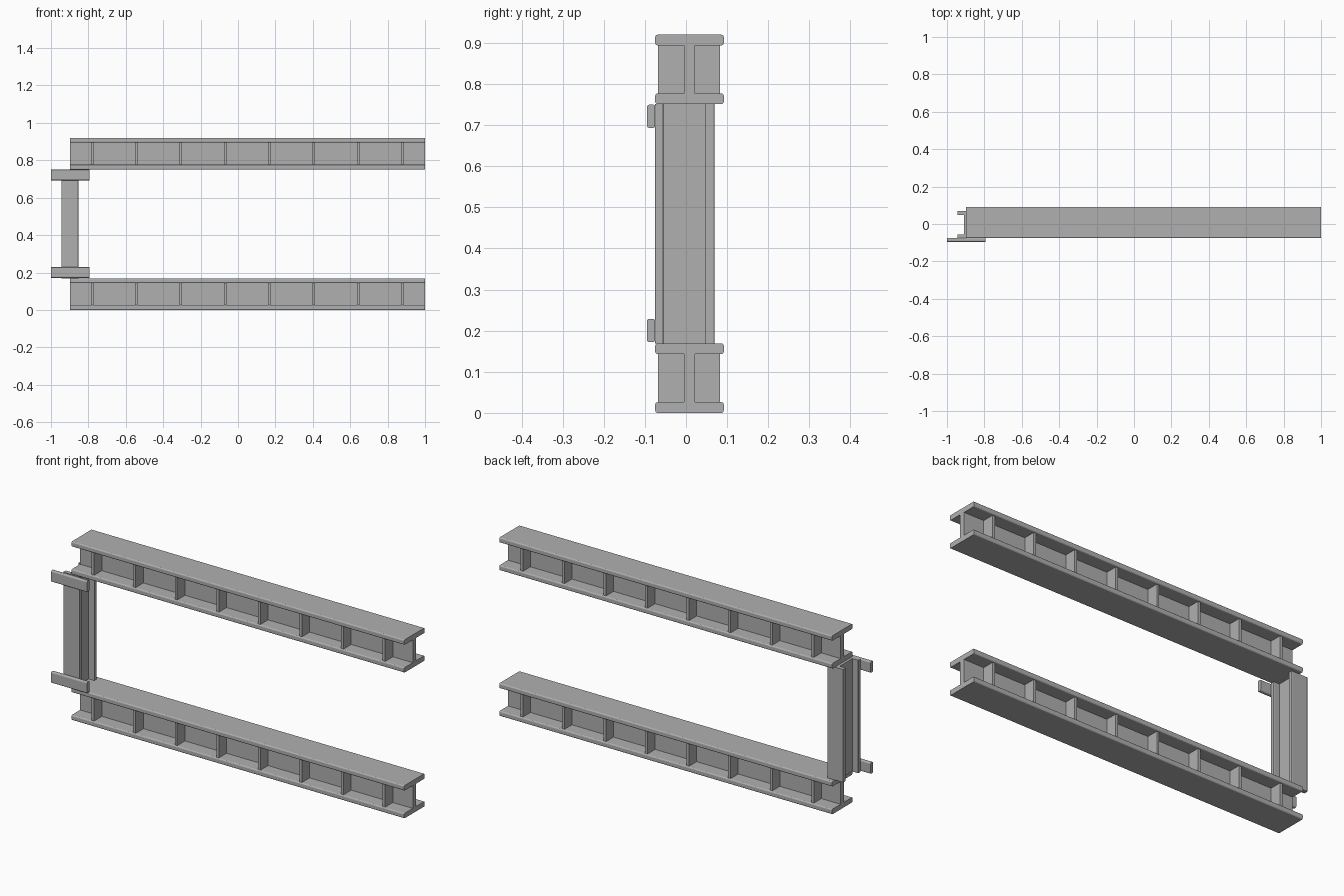
import bpy
import bmesh
from mathutils import Vector

cube = bpy.data.objects.get("Cube")
if cube:
    bpy.data.objects.remove(cube, do_unlink=True)

steel = bpy.data.materials.new("grey steel")
steel.use_nodes = True
GREY = (0.434, 0.434, 0.434, 1)
steel.diffuse_color = GREY
steel.node_tree.nodes["Principled BSDF"].inputs["Base Color"].default_value = GREY


def box(name, x, y, z, round_axis=None, radius=0.006):
    """Box from (min, max) ranges; edges along round_axis are rounded."""
    bm = bmesh.new()
    bmesh.ops.create_cube(bm, size=1)
    ranges = (x, y, z)
    for v in bm.verts:
        v.co = Vector([r[0] if c < 0 else r[1] for c, r in zip(v.co, ranges)])
    if round_axis is not None:
        edges = [e for e in bm.edges
                 if abs((e.verts[0].co - e.verts[1].co).normalized()[round_axis]) > 0.9]
        bmesh.ops.bevel(bm, geom=edges, offset=radius, segments=3,
                        profile=0.5, affect='EDGES')
    mesh = bpy.data.meshes.new(name)
    bm.to_mesh(mesh)
    bm.free()
    mesh.materials.append(steel)
    obj = bpy.data.objects.new(name, mesh)
    bpy.context.collection.objects.link(obj)
    return obj


# Girder: two flanges, a web and rows of stiffeners on both sides
SPAN = (-0.897, 1.0)
HEIGHT, FLANGE = 0.169, 0.026


def girder(name, z0):
    low, high = z0 + FLANGE, z0 + HEIGHT - FLANGE
    box(name + "_bottom_flange", SPAN, (-0.075, 0.092), (z0, low), 0)
    box(name + "_top_flange", SPAN, (-0.075, 0.092), (high, z0 + HEIGHT), 0)
    box(name + "_web", SPAN, (-0.005, 0.022), (low, high))
    for i in range(8):
        x = -0.78 + i * 0.237
        for side, y in (("front", (-0.068, -0.005)), ("back", (0.022, 0.083))):
            box(f"{name}_{side}_stiffener_{i + 1}",
                (x - 0.007, x + 0.007), y, (low, high))


girder("lower_girder", 0)
girder("upper_girder", 0.751)

# Column: H section standing between the girders
POST_X, POST_Z = (-0.944, -0.853), (0.169, 0.751)
box("column_front_flange", POST_X, (-0.075, -0.055), POST_Z, 2, 0.003)
box("column_back_flange", POST_X, (0.047, 0.069), POST_Z, 2, 0.003)
box("column_web", (-0.91, -0.886), (-0.055, 0.047), POST_Z)

# Cross plates on the column's front face
for name, z in (("lower_cross_plate", (0.172, 0.229)),
                ("upper_cross_plate", (0.693, 0.75))):
    box(name, (-1.0, -0.795), (-0.095, -0.075), z, 0)
